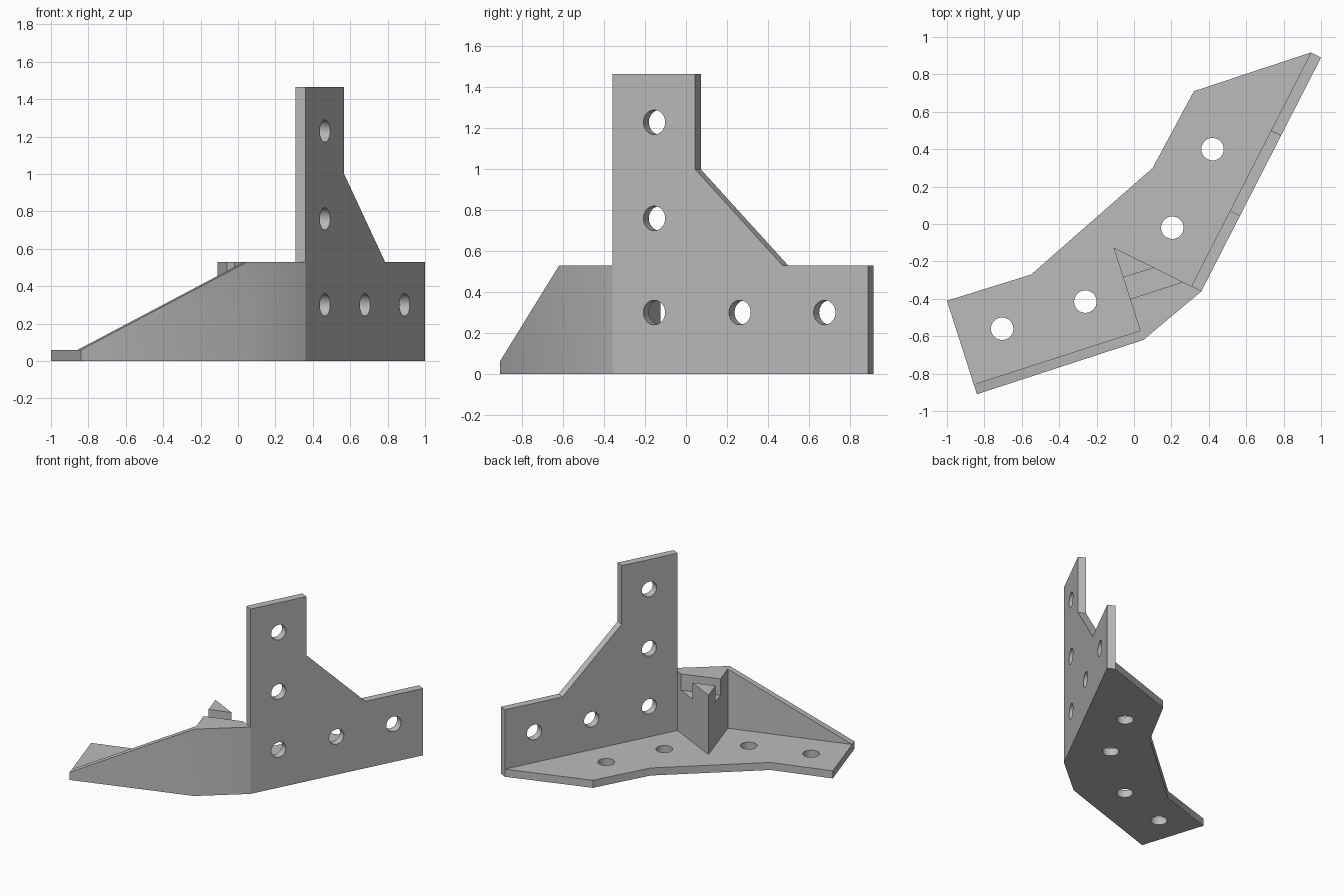
import bpy, bmesh, math
from mathutils import Matrix, Vector

cube = bpy.data.objects.get("Cube")
if cube:
    bpy.data.objects.remove(cube, do_unlink=True)

THICK, WALL_TOP, PLATE_TOP, HOLE_R = 0.06, 0.53, 1.465, 0.06

grey = bpy.data.materials.new("plain_grey")
grey.use_nodes = True
grey.diffuse_color = (0.5, 0.5, 0.5, 1)
grey.node_tree.nodes["Principled BSDF"].inputs["Base Color"].default_value = (0.5, 0.5, 0.5, 1)


def prism(name, outline, bottom, tops, caps=None, frame=Matrix()):
    """Extrude an outline; every corner may have its own top height."""
    bm = bmesh.new()
    low = [bm.verts.new((x, y, bottom)) for x, y in outline]
    high = [bm.verts.new((x, y, t)) for (x, y), t in zip(outline, tops)]
    n = len(outline)
    bm.faces.new(low)
    for cap in caps or [range(n)]:
        bm.faces.new([high[i] for i in cap])
    for i in range(n):
        j = (i + 1) % n
        bm.faces.new((low[i], low[j], high[j], high[i]))
    bm.transform(frame)
    bmesh.ops.recalc_face_normals(bm, faces=bm.faces)
    mesh = bpy.data.meshes.new(name)
    bm.to_mesh(mesh)
    bm.free()
    mesh.materials.append(grey)
    obj = bpy.data.objects.new(name, mesh)
    bpy.context.collection.objects.link(obj)
    return obj


def activate(obj):
    bpy.ops.object.select_all(action='DESELECT')
    obj.select_set(True)
    bpy.context.view_layer.objects.active = obj


def cut(obj, cutter):
    cutter.hide_render = True
    mod = obj.modifiers.new("cut", 'BOOLEAN')
    mod.operation, mod.solver, mod.object = 'DIFFERENCE', 'EXACT', cutter
    activate(obj)
    bpy.ops.object.modifier_apply(modifier=mod.name)
    bpy.data.objects.remove(cutter, do_unlink=True)


def drill(obj, centres, frame=Matrix()):
    for cx, cy in centres:
        ring = [(cx + HOLE_R * math.cos(a), cy + HOLE_R * math.sin(a))
                for a in (math.tau * k / 40 for k in range(40))]
        cut(obj, prism("hole_cutter", ring, -0.1, [0.2] * 40, frame=frame))


# Shared corner points of the floor plan
corner, far_end = Vector((0.36, -0.36, 0)), Vector((1.0, 0.89, 0))
along = (far_end - corner).normalized()
inward = Vector((-along.y, along.x, 0))
inner_corner = (corner + inward * THICK).xy
inner_end = (far_end + inward * THICK).xy
tip, wall_root = (-0.11, -0.125), (0.033, -0.57)
wall_end_in, wall_end_out = (-0.857, -0.857), (-0.84, -0.91)

# Base plate with four holes
base = prism("base_plate", [(-1, -0.41), wall_end_in, wall_root, tip, inner_corner,
                            inner_end, (0.32, 0.71), (0.10, 0.30), (-0.55, -0.27)],
             0, [THICK] * 9)
drill(base, [(-0.705, -0.56), (-0.26, -0.415), (0.205, -0.02), (0.42, 0.40)])

# Upright plate, drawn in its own plane and stood along the long edge
length = (far_end - corner).length
stand = Matrix.Translation(corner) @ Matrix((along, (0, 0, 1), inward)).transposed().to_4x4()
upright = prism("upright_plate", [(0, 0), (length, 0), (length, WALL_TOP), (0.935, WALL_TOP),
                                  (0.455, 1.0), (0.455, PLATE_TOP), (0, PLATE_TOP)],
                0, [THICK] * 7, frame=stand)
drill(upright, [(0.23, 0.30), (0.23, 0.76), (0.23, 1.23), (0.70, 0.30), (1.165, 0.30)], stand)

# Sloping side wall joined to the solid corner post
brace = prism("sloped_wall_and_post", [wall_end_in, wall_end_out, (0.05, -0.62), corner.xy,
                                       inner_corner, tip, wall_root],
              0, [THICK] * 2 + [WALL_TOP] * 5, caps=[(0, 1, 2, 6), (2, 3, 4, 5, 6)])

# Slot across the top of the post
cut(brace, prism("slot_cutter", [(-0.15, -0.315), (0.20, -0.205), (0.29, -0.30), (-0.11, -0.43)],
                 WALL_TOP - 0.13, [0.7] * 4))

for part in (base, upright, brace):
    activate(part)
    bpy.ops.object.shade_smooth_by_angle(angle=math.radians(30))
